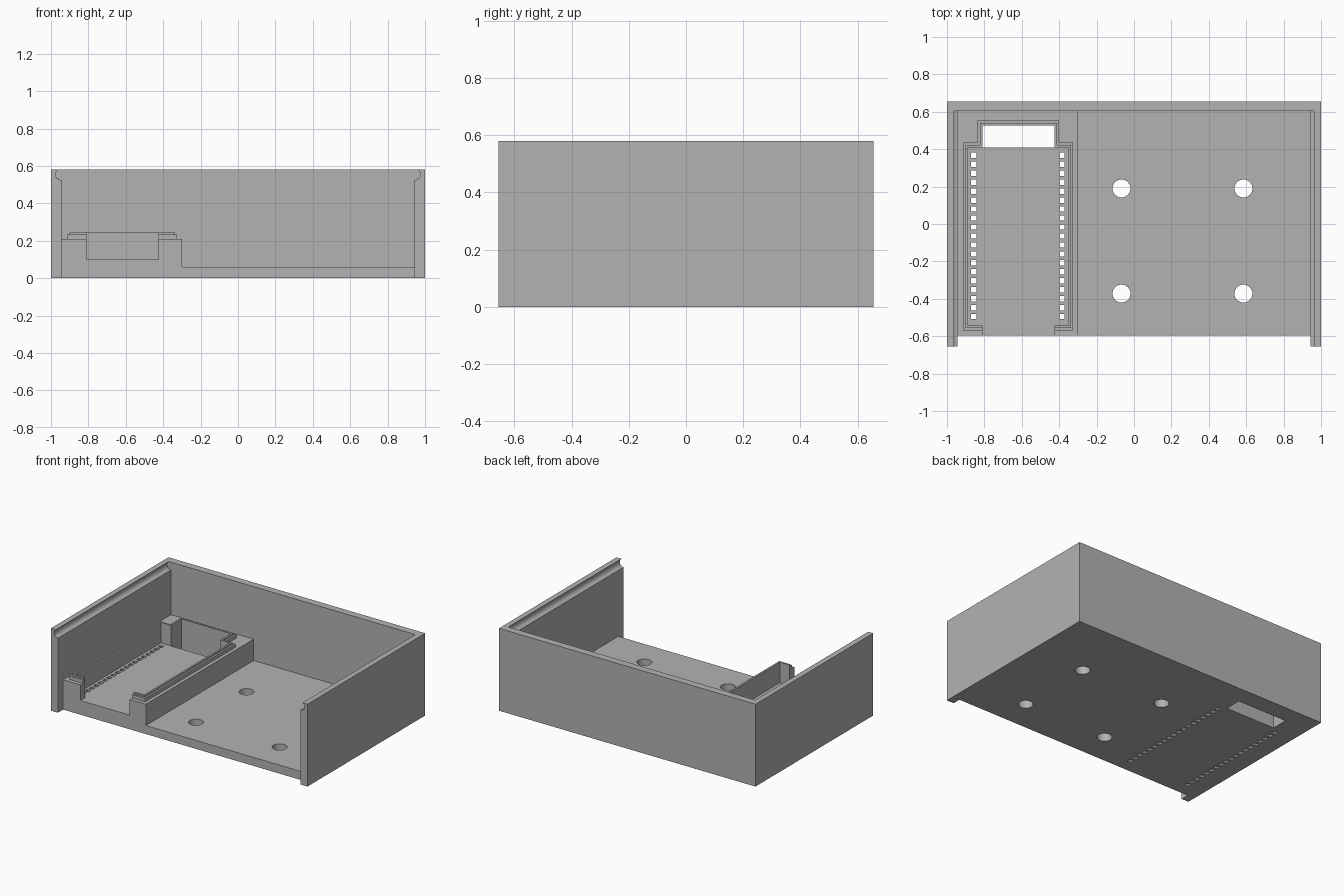
import bpy, bmesh
from math import cos, sin, tau, pi
from mathutils import Matrix

if "Cube" in bpy.data.objects:
    bpy.data.objects.remove(bpy.data.objects["Cube"], do_unlink=True)

grey = bpy.data.materials.new("plain_grey")
grey.use_nodes = True
colour = (0.45, 0.45, 0.45, 1)
grey.diffuse_color = colour
grey.node_tree.nodes["Principled BSDF"].inputs["Base Color"].default_value = colour


def rect(x0, x1, y0, y1):
    return [(x0, y0), (x1, y0), (x1, y1), (x0, y1)]


def circle(x, y, r, n=32):
    return [(x + r * cos(tau * i / n), y + r * sin(tau * i / n)) for i in range(n)]


def prisms(name, outlines, z0, z1, along_y=False):
    """One object holding an upright prism for each outline."""
    bm = bmesh.new()
    for pts in outlines:
        face = bm.faces.new([bm.verts.new((x, y, z0)) for x, y in pts])
        ext = bmesh.ops.extrude_face_region(bm, geom=[face])
        verts = [v for v in ext["geom"] if isinstance(v, bmesh.types.BMVert)]
        bmesh.ops.translate(bm, verts=verts, vec=(0, 0, z1 - z0))
    bmesh.ops.recalc_face_normals(bm, faces=bm.faces)
    if along_y:
        bm.transform(Matrix.Rotation(pi / 2, 4, "X"))
    mesh = bpy.data.meshes.new(name)
    bm.to_mesh(mesh)
    bm.free()
    mesh.materials.append(grey)
    obj = bpy.data.objects.new(name, mesh)
    bpy.context.collection.objects.link(obj)
    return obj


def combine(obj, tool, operation="DIFFERENCE"):
    """Boolean the tool into obj and bake the result."""
    mod = obj.modifiers.new("combine", "BOOLEAN")
    mod.operation, mod.object, mod.solver = operation, tool, "EXACT"
    tool.hide_render = True
    graph = bpy.context.evaluated_depsgraph_get()
    graph.update()
    mesh = bpy.data.meshes.new_from_object(obj.evaluated_get(graph))
    obj.modifiers.clear()
    obj.data = mesh


def board_outline(grow):
    """Board shape: wide body with a narrower neck at the back."""
    x0, x1, y0, y1 = -0.889 - grow, -0.351 + grow, -0.543 - grow, 0.41 + grow
    n0, n1, top = -0.811 - grow, -0.426 + grow, 0.527 + grow
    return [(x0, y0), (x1, y0), (x1, y1), (n1, y1),
            (n1, top), (n0, top), (n0, y1), (x0, y1)]


WALL, FRONT, BACK = 0.945, -0.597, 0.603
FLOOR, POCKET = 0.06, 0.10

# Outer case: open at the top and front
case = prisms("open_case", [rect(-1, 1, -0.655, 0.655)], 0, 0.58)
cavity = prisms("cavity_cutter", [rect(-WALL, WALL, -0.8, BACK)], FLOOR, 0.8)
front_cut = prisms("front_cutter", [rect(-WALL, WALL, -0.8, FRONT)], -0.1, 0.3)

# Rounded slide grooves for the lid along both side walls
grooves = prisms("groove_cutter", [circle(s * WALL, 0.555, 0.03, 24) for s in (-1, 1)],
                 -BACK, 0.8, along_y=True)

# Round mounting holes in the open floor
mounts = prisms("mount_hole_cutter",
                [circle(x, y, 0.048) for x in (-0.067, 0.585) for y in (0.19, -0.372)],
                -0.1, 0.15)

# Raised tray for the board, with a two-step lip
tray = prisms("board_tray", [rect(-WALL, -0.30, FRONT, BACK)], FLOOR, 0.21)
lip_low = prisms("lower_lip", [board_outline(0.026)], 0.15, 0.234)
lip_high = prisms("upper_lip", [board_outline(0.013)], 0.15, 0.245)
pocket = prisms("pocket_cutter", [board_outline(0)], POCKET, 0.5)
gap = prisms("front_gap_cutter", [rect(-0.811, -0.426, -0.8, -0.4)], POCKET, 0.5)

# Through cuts shared by case floor and tray: window and two rows of pin holes
window = prisms("window_cutter", [rect(-0.811, -0.426, 0.41, 0.527)], -0.1, 0.3)
half = 0.014
pins = prisms("pin_hole_cutter",
              [rect(x - half, x + half, y - half, y + half)
               for x in (-0.857, -0.385)
               for y in (0.367 - 0.0479 * i for i in range(19))], -0.1, 0.18)

for tool in (cavity, front_cut, grooves, mounts, window, pins):
    combine(case, tool)
for tool in (lip_low, lip_high):
    combine(tray, tool, "UNION")
for tool in (pocket, gap, window, pins):
    combine(tray, tool)

for tool in (cavity, front_cut, grooves, mounts, lip_low, lip_high, pocket, gap, window, pins):
    bpy.data.objects.remove(tool, do_unlink=True)

# Smooth the round holes and grooves, keep the edges sharp
bpy.ops.object.select_all(action="DESELECT")
for obj in (case, tray):
    obj.select_set(True)
bpy.context.view_layer.objects.active = case
bpy.ops.object.shade_smooth_by_angle()
